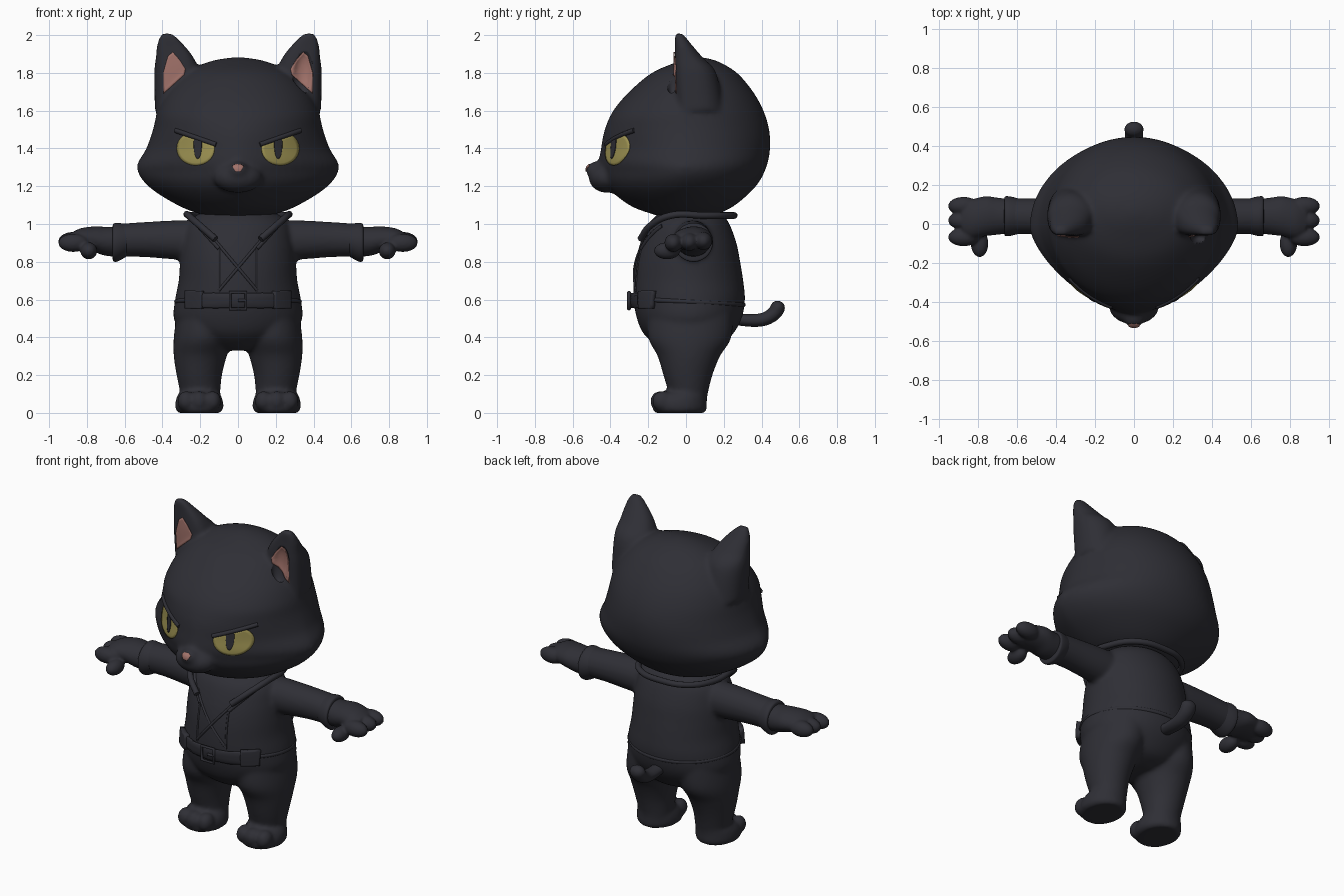
import bpy, bmesh
from math import sin, cos, pi, copysign
from mathutils import Vector, Matrix
from mathutils.bvhtree import BVHTree

cube = bpy.data.objects.get("Cube")
if cube:
    bpy.data.objects.remove(cube)


def material(name, rgb):
    m = bpy.data.materials.new(name)
    m.use_nodes = True
    m.diffuse_color = (*rgb, 1)
    bsdf = m.node_tree.nodes["Principled BSDF"]
    bsdf.inputs["Base Color"].default_value = (*rgb, 1)
    bsdf.inputs["Roughness"].default_value = 0.8
    return m


FUR = material("charcoal_black", (0.028, 0.028, 0.036))
YELLOW = material("dull_yellow", (0.34, 0.29, 0.085))
PINK = material("dusty_pink", (0.36, 0.17, 0.145))


def add(name, data, mat):
    ob = bpy.data.objects.new(name, data)
    bpy.context.collection.objects.link(ob)
    data.materials.append(mat)
    return ob


def finish(bm, name, mat):
    bmesh.ops.recalc_face_normals(bm, faces=bm.faces)
    for f in bm.faces:
        f.smooth = True
    me = bpy.data.meshes.new(name)
    bm.to_mesh(me)
    bm.free()
    return add(name, me, mat)


def smooth_sections(secs, steps=6):
    """Catmull-Rom interpolation of section tuples."""
    vs = [Vector(s) for s in secs]
    out = []
    for i in range(len(vs) - 1):
        a, b, c, d = vs[max(i - 1, 0)], vs[i], vs[i + 1], vs[min(i + 2, len(vs) - 1)]
        for j in range(steps):
            t = j / steps
            out.append(b + (c - a) * (t / 2) + (a * 2 - b * 5 + c * 4 - d) * (t * t / 2)
                       + (b * 3 - a - c * 3 + d) * (t ** 3 / 2))
    return out + [vs[-1]]


def loft(bm, secs, along_x=False, front=lambda h: 1.0, n=48):
    """Sections: (height, centre, half width, front edge, back edge)."""
    rings = []
    for h, c, w, y0, y1 in smooth_sections(secs):
        ring = []
        for i in range(n):
            a = 2 * pi * i / n
            k = front(h) if sin(a) < 0 else 1
            px = c + w * copysign(abs(cos(a)) ** k, cos(a))
            py = (y0 + y1) / 2 + (y1 - y0) / 2 * copysign(abs(sin(a)) ** k, sin(a))
            ring.append(bm.verts.new((h, px, py) if along_x else (px, py, h)))
        rings.append(ring)
    for r, s in zip(rings, rings[1:]):
        for i in range(n):
            bm.faces.new((r[i], r[(i + 1) % n], s[(i + 1) % n], s[i]))
    bm.faces.new(rings[0])
    bm.faces.new(rings[-1])


def ball(bm, pos, size, turn=0):
    m = Matrix.Translation(pos) @ Matrix.Rotation(turn, 4, 'Y') @ Matrix.Diagonal((*size, 1))
    bmesh.ops.create_uvsphere(bm, u_segments=24, v_segments=16, radius=1, matrix=m)


def mirror(bm):
    dup = bmesh.ops.duplicate(bm, geom=bm.verts[:] + bm.edges[:] + bm.faces[:])["geom"]
    for v in dup:
        if isinstance(v, bmesh.types.BMVert):
            v.co.x *= -1


def soften(ob, voxel, rounds):
    """Merge overlapping volumes into one soft skin."""
    m = ob.modifiers.new("skin", 'REMESH')
    m.mode, m.voxel_size, m.use_smooth_shade = 'VOXEL', voxel, True
    relax(ob, rounds)


def relax(ob, rounds):
    m = ob.modifiers.new("relax", 'SMOOTH')
    m.factor, m.iterations = 0.5, rounds


def surface(ob):
    bpy.context.view_layer.update()
    return BVHTree.FromObject(ob, bpy.context.evaluated_depsgraph_get())


def project(tree, x, z, lift):
    hit = tree.ray_cast(Vector((x, -2, z)), Vector((0, 1, 0)))[0]
    return Vector((x, (hit.y if hit else 0) - lift, z))


def plate(name, outline, tree, mat, lift=0.004, thick=0.004):
    """Thin plate that follows the surface behind its outline."""
    pts = []
    for p, q in zip(outline, outline[1:] + outline[:1]):
        pts += [Vector(p).lerp(Vector(q), j / 4) for j in range(4)]
    mid = sum(pts, Vector((0, 0))) / len(pts)
    bm = bmesh.new()
    rings = [[bm.verts.new(project(tree, *mid.lerp(p, s / 6), lift)) for p in pts] for s in range(6, 0, -1)]
    for r, s in zip(rings, rings[1:]):
        for i in range(len(pts)):
            j = (i + 1) % len(pts)
            bm.faces.new((r[i], r[j], s[j], s[i]))
    bm.faces.new(rings[-1])
    ob = finish(bm, name, mat)
    m = ob.modifiers.new("thickness", 'SOLIDIFY')
    m.thickness, m.offset = thick, 0
    return ob


def cord(name, pts, radius, cyclic=False, smooth=True):
    cu = bpy.data.curves.new(name, 'CURVE')
    cu.dimensions, cu.bevel_depth, cu.bevel_resolution, cu.use_fill_caps = '3D', radius, 3, True
    sp = cu.splines.new('BEZIER' if smooth else 'POLY')
    ps = sp.bezier_points if smooth else sp.points
    ps.add(len(pts) - 1)
    for p, co in zip(ps, pts):
        if smooth:
            p.co, p.handle_left_type, p.handle_right_type = co, 'AUTO', 'AUTO'
        else:
            p.co = (*co, 1)
    sp.use_cyclic_u = cyclic
    return add(name, cu, FUR)


def seam(name, a, b, tree, radius, lift=0.0):
    steps = [Vector(a).lerp(Vector(b), i / 12) for i in range(13)]
    return cord(name, [project(tree, p.x, p.y, lift) for p in steps], radius, smooth=False)


# Head with ears and muzzle
bm = bmesh.new()
loft(bm, [(1.6, .32, .12, -.05, .2), (1.8, .325, .118, -.06, .16), (1.88, .335, .1, -.06, .09),
          (1.95, .358, .07, -.058, .03), (2.0, .374, .036, -.058, -.01), (2.012, .376, .012, -.05, -.03)],
     front=lambda h: 0.6)
mirror(bm)
loft(bm, [(1.02, 0, .05, -.06, .06), (1.05, 0, .19, -.17, .16), (1.1, 0, .32, -.3, .26),
          (1.2, 0, .475, -.42, .37), (1.3, 0, .535, -.46, .425), (1.4, 0, .485, -.45, .445),
          (1.5, 0, .45, -.43, .44), (1.6, 0, .425, -.385, .41), (1.7, 0, .375, -.3, .355),
          (1.8, 0, .28, -.18, .27), (1.86, 0, .15, -.04, .17), (1.882, 0, .03, .04, .09)],
     front=lambda h: 1 + .35 * max(0, 1 - abs(h - 1.28) / .28), n=72)
ball(bm, (0, -.42, 1.245), (.13, .095, .08))
ball(bm, (0, -.475, 1.285), (.055, .057, .045))
head = finish(bm, "head", FUR)
soften(head, 0.013, 6)

# Hollows of the ears
bm = bmesh.new()
ball(bm, (.345, -.07, 1.80), (.055, .04, .12), 0.1)
mirror(bm)
hollow = finish(bm, "ear_hollow_cutter", FUR)
hollow.hide_render = True
hollow.hide_viewport = True
cut = head.modifiers.new("ear_hollows", 'BOOLEAN')
cut.operation, cut.object, cut.solver = 'DIFFERENCE', hollow, 'EXACT'
relax(head, 2)
face = surface(head)

# Eyes, brows, inner ears and nose
def lid(cx, cz, rx, rz, side):
    ring = [(cx + rx * cos(pi * i / 14), cz + rz * sin(pi * i / 14)) for i in range(28)]
    return [(side * x, min(z, 1.415 + (x - .125) * .33)) for x, z in ring]


for side, word in ((1, "left"), (-1, "right")):
    plate(word + "_eye", lid(.224, 1.4, .1, .09, side), face, YELLOW)
    plate(word + "_pupil", lid(.213, 1.42, .021, .075, side), face, FUR, 0.008)
    seam(word + "_brow", (side * .115, 1.42), (side * .33, 1.495), face, 0.013)
    ear = [(.395, 1.69), (.395, 1.8), (.37, 1.89), (.345, 1.91), (.31, 1.87), (.278, 1.82), (.285, 1.79)]
    plate(word + "_inner_ear", [(side * x, z) for x, z in ear], face, PINK)
plate("nose", [(-.03, 1.305), (-.014, 1.317), (.014, 1.317), (.03, 1.305), (.014, 1.278), (-.014, 1.278)],
      face, PINK)

# Body: legs, feet, arms and torso in one soft skin
bm = bmesh.new()
loft(bm, [(.05, .2, .1, -.08, .11), (.1, .2, .105, -.09, .115), (.2, .205, .12, -.12, .14),
          (.3, .2, .14, -.15, .18), (.4, .185, .155, -.2, .24), (.55, .16, .16, -.2, .25)])
loft(bm, [(0, .205, .11, -.165, .1), (.02, .205, .126, -.175, .11), (.06, .205, .126, -.17, .11),
          (.1, .205, .11, -.13, .11), (.12, .2, .08, -.08, .09)])
for dx in (-.07, 0, .07):
    ball(bm, (.205 + dx, -.125 - .01 * (dx == 0), .062), (.046, .055, .055))
loft(bm, [(.1, .03, .1, .80, 1.02), (.3, .035, .1, .81, 1.02), (.5, .04, .092, .825, 1.01),
          (.64, .04, .092, .825, 1.0)], along_x=True)
mirror(bm)
loft(bm, [(.33, 0, .1, -.1, .1), (.36, 0, .2, -.16, .19), (.42, 0, .29, -.225, .25),
          (.5, 0, .34, -.26, .295), (.6, 0, .333, -.278, .312), (.7, 0, .314, -.278, .303),
          (.8, 0, .307, -.267, .287), (.9, 0, .297, -.242, .267), (1.0, 0, .27, -.2, .23),
          (1.06, 0, .2, -.14, .19)])
body = finish(bm, "body", FUR)
soften(body, 0.013, 5)
chest = surface(body)

# Paws and cuffs
bm = bmesh.new()
loft(bm, [(.62, .04, .085, .825, .985), (.7, .04, .095, .832, .985), (.76, .04, .102, .85, .987),
          (.83, .025, .1, .86, .978), (.88, .02, .085, .87, .955)], along_x=True)
for y, z in ((.092, .91), (.018, .905), (-.067, .9)):
    ball(bm, (.872, y, z), (.08, .047, .048))
ball(bm, (.79, -.1, .858), (.045, .07, .045))
mirror(bm)
soften(finish(bm, "paws", FUR), 0.008, 4)
bm = bmesh.new()
loft(bm, [(.59, .04, .09, .828, .998), (.62, .04, .098, .81, 1.004), (.645, .04, .102, .80, 1.006),
          (.66, .04, .1, .803, 1.0), (.664, .04, .085, .82, .985)], along_x=True)
mirror(bm)
finish(bm, "cuffs", FUR)

# Collar, jacket folds and hem
half = [(.12, -.24, .92), (.2, -.19, .99), (.262, -.08, 1.045), (.25, .1, 1.045), (.16, .22, 1.045)]
cord("collar", half + [(0, .255, 1.045)] + [(-x, y, z) for x, y, z in reversed(half)], 0.018)
for side, word in ((1, "left"), (-1, "right")):
    seam(word + "_lapel", (side * .14, .935), (side * -.1, .65), chest, 0.008)
    seam(word + "_lapel_edge", (side * .21, .99), (side * .1, .87), chest, 0.011)
    seam(word + "_placket", (side * .1, .88), (side * .1, .64), chest, 0.006)
cord("jacket_hem", [(.325 * cos(pi * i / 12), .015 + .288 * sin(pi * i / 12), .588 - .015 * sin(pi * i / 12))
                    for i in range(24)], 0.013, cyclic=True)


# Belt with loops and buckle
def box(x0, x1, z0, z1):
    return [(x0, z0), (x1, z0), (x1, z1), (x0, z1)]


plate("belt", box(-.25, .25, .56, .63), chest, FUR, 0.008, 0.026)
for side, word in ((1, "left"), (-1, "right")):
    plate(word + "_belt_loop", box(side * .185, side * .268, .552, .645), chest, FUR, 0.012, 0.04)
cord("buckle", [(x, -.302, z) for x, z in box(-.042, .042, .55, .638)], 0.01, cyclic=True, smooth=False)
cord("buckle_tongue", [(0, -.304, .595), (.045, -.304, .595)], 0.008, smooth=False)

# Tail
bm = bmesh.new()
path = [Vector(p) for p in smooth_sections([(0, .24, .5), (0, .33, .49), (0, .41, .495), (0, .465, .525), (0, .485, .555)])]
for i, p in enumerate(path):
    r = 0.032 + 0.008 * i / len(path)
    ball(bm, p, (r + .01, r, r))
soften(finish(bm, "tail", FUR), 0.008, 4)
